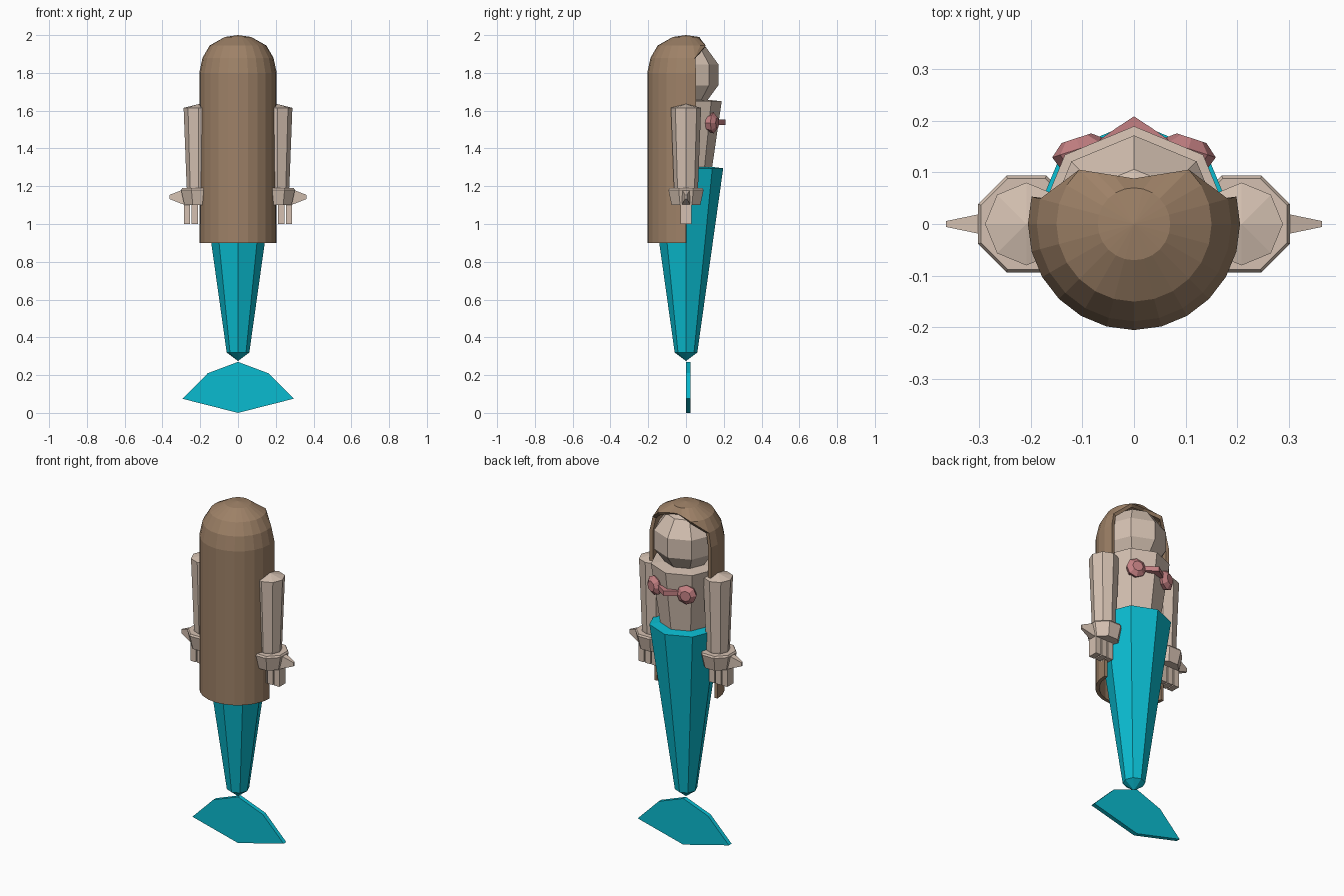
import bpy, bmesh, math
from mathutils import Matrix, Vector

if "Cube" in bpy.data.objects:
    bpy.data.objects.remove(bpy.data.objects["Cube"])


def material(name, rgb):
    m = bpy.data.materials.new(name)
    m.diffuse_color = (*rgb, 1)
    m.use_nodes = True
    m.node_tree.nodes["Principled BSDF"].inputs["Base Color"].default_value = m.diffuse_color
    return m


SKIN = material("skin", (0.66, 0.53, 0.44))
HAIR = material("brown_hair", (0.34, 0.22, 0.135))
TEAL = material("teal_scales", (0.003, 0.50, 0.63))
PINK = material("pink_shell", (0.56, 0.22, 0.23))


def finish(name, bm, mat):
    bmesh.ops.remove_doubles(bm, verts=bm.verts, dist=1e-5)
    bmesh.ops.recalc_face_normals(bm, faces=bm.faces)
    me = bpy.data.meshes.new(name)
    bm.to_mesh(me)
    bm.free()
    me.materials.append(mat)
    ob = bpy.data.objects.new(name, me)
    bpy.context.collection.objects.link(ob)
    return ob


def stack(name, profile, mat, n=8, phase=0.0, matrix=Matrix()):
    """Closed stack of regular n-sided rings from (z, radius) pairs."""
    bm = bmesh.new()
    rings = []
    for z, r in profile:
        if r == 0:
            rings.append([bm.verts.new(matrix @ Vector((0, 0, z)))] * n)
        else:
            rings.append([bm.verts.new(matrix @ Vector((
                r * math.cos(phase + math.tau * i / n),
                r * math.sin(phase + math.tau * i / n), z))) for i in range(n)])
    for a, b in zip(rings, rings[1:]):
        for i in range(n):
            j = (i + 1) % n
            bm.faces.new(list(dict.fromkeys((a[i], a[j], b[j], b[i]))))
    for ring, (z, r) in ((rings[0], profile[0]), (rings[-1], profile[-1])):
        if r > 0:
            bm.faces.new(ring)
    return finish(name, bm, mat)


def box(name, centre, size, mat):
    bm = bmesh.new()
    bmesh.ops.create_cube(bm, size=1, matrix=Matrix.Translation(centre) @ Matrix.Diagonal((*size, 1)))
    return finish(name, bm, mat)


# Head: five-band, eight-sided ball
head = [(1.79 - 0.18 * math.cos(math.pi * k / 5), 0.18 * math.sin(math.pi * k / 5))
        for k in range(1, 5)]
stack("head", [(1.61, 0)] + head + [(1.97, 0)], SKIN)

# Torso and tail
stack("torso", [(1.29, 0.137), (1.65, 0.189), (1.67, 0)], SKIN)
stack("tail", [(0.275, 0), (0.32, 0.06), (1.295, 0.197), (1.32, 0)], TEAL)

# Tail fin: extruded flat outline
outline = [(0, 0.27), (0.16, 0.21), (0.295, 0.075), (0, 0), (-0.295, 0.075), (-0.16, 0.21)]
bm = bmesh.new()
fin = bm.faces.new([bm.verts.new((x, 0, z)) for x, z in outline])
ext = bmesh.ops.extrude_face_region(bm, geom=[fin])["geom"]
bmesh.ops.translate(bm, verts=[g for g in ext if isinstance(g, bmesh.types.BMVert)], vec=(0, 0.025, 0))
finish("tail_fin", bm, TEAL)

# Arms, hands, thumbs, fingers and shells, once per side
for side, s in (("right", 1), ("left", -1)):
    at = Matrix.Translation((0.208 * s, 0, 0))
    stack(side + "_arm", [(1.18, 0.062), (1.20, 0.064), (1.41, 0.072), (1.615, 0.08), (1.635, 0)],
          SKIN, matrix=at)
    stack(side + "_hand", [(1.10, 0.082), (1.18, 0.101), (1.19, 0.095)], SKIN,
          phase=math.pi / 8, matrix=at)
    thumb = Matrix.Translation((0.28 * s, 0, 1.143)) @ Matrix.Rotation(s * math.pi / 2, 4, 'Y') \
        @ Matrix.Diagonal((1.7, 0.9, 1, 1))
    stack(side + "_thumb", [(0, 0.036), (0.083, 0.009)], SKIN, n=4, phase=math.pi / 4, matrix=thumb)
    for k, x in enumerate((0.187, 0.228, 0.270)):
        box(f"{side}_finger_{k + 1}", (x * s, 0, 1.055), (0.034, 0.056, 0.11), SKIN)
    # Shell cup lying against the chest
    cup = Matrix.Translation((0.098 * s, 0.125, 1.535)) @ Matrix.Rotation(-s * math.radians(18), 4, 'Z') \
        @ Matrix.Rotation(-math.pi / 2, 4, 'X')
    stack(side + "_shell", [(-0.01, 0.045), (0.022, 0.056), (0.043, 0.03)], PINK,
          matrix=cup)

# Pointed strap joining the shells
bm = bmesh.new()
strap = [(-0.085, 0.15), (-0.035, 0.185), (0, 0.208), (0.035, 0.185), (0.085, 0.15), (0, 0.165)]
face = bm.faces.new([bm.verts.new((x, y, 1.525)) for x, y in strap])
ext = bmesh.ops.extrude_face_region(bm, geom=[face])["geom"]
bmesh.ops.translate(bm, verts=[g for g in ext if isinstance(g, bmesh.types.BMVert)], vec=(0, 0, 0.028))
finish("shell_strap", bm, PINK)

# Hair: open-fronted cylinder under a dome with a fringe over the brow
N = 24
PROFILE = [(0.90, 0.205), (1.10, 0.205), (1.80, 0.205), (1.88, 0.188), (1.945, 0.15), (1.99, 0.07)]
FRINGE = 4
bm = bmesh.new()
rings = []
for k, (z, r) in enumerate(PROFILE):
    ring = []
    for i in range(N):
        a = math.tau * i / N
        x, y, h = r * math.cos(a), r * math.sin(a), z
        if k == FRINGE and 3 <= i <= 9:
            y = 0.088 + 0.16 * abs(x)
            h += 0.25 * (r - math.hypot(x, y))
        ring.append(bm.verts.new((x, y, h)))
    rings.append(ring)
crown = bm.verts.new((0, 0, 2.0))
for i in range(N):
    j = (i + 1) % N
    for k in range(len(PROFILE) - 1):
        back = 12 <= i <= 23
        temple = i in (0, 11)
        if k == FRINGE or back or (temple and k > 0):
            bm.faces.new((rings[k][i], rings[k][j], rings[k + 1][j], rings[k + 1][i]))
    bm.faces.new((rings[-1][i], rings[-1][j], crown))
for side, ids in ((1, (1, 2, 3)), (11, (11, 10, 9))):
    a, b, c = (rings[FRINGE][i] for i in ids)
    low = rings[FRINGE - 1][side]
    bm.faces.new((low, b, a))
    bm.faces.new((low, c, b))
bmesh.ops.delete(bm, geom=[v for v in bm.verts if not v.link_faces], context='VERTS')
hair = finish("hair", bm, HAIR)
mod = hair.modifiers.new("thickness", 'SOLIDIFY')
mod.thickness = 0.02
mod.offset = -1
